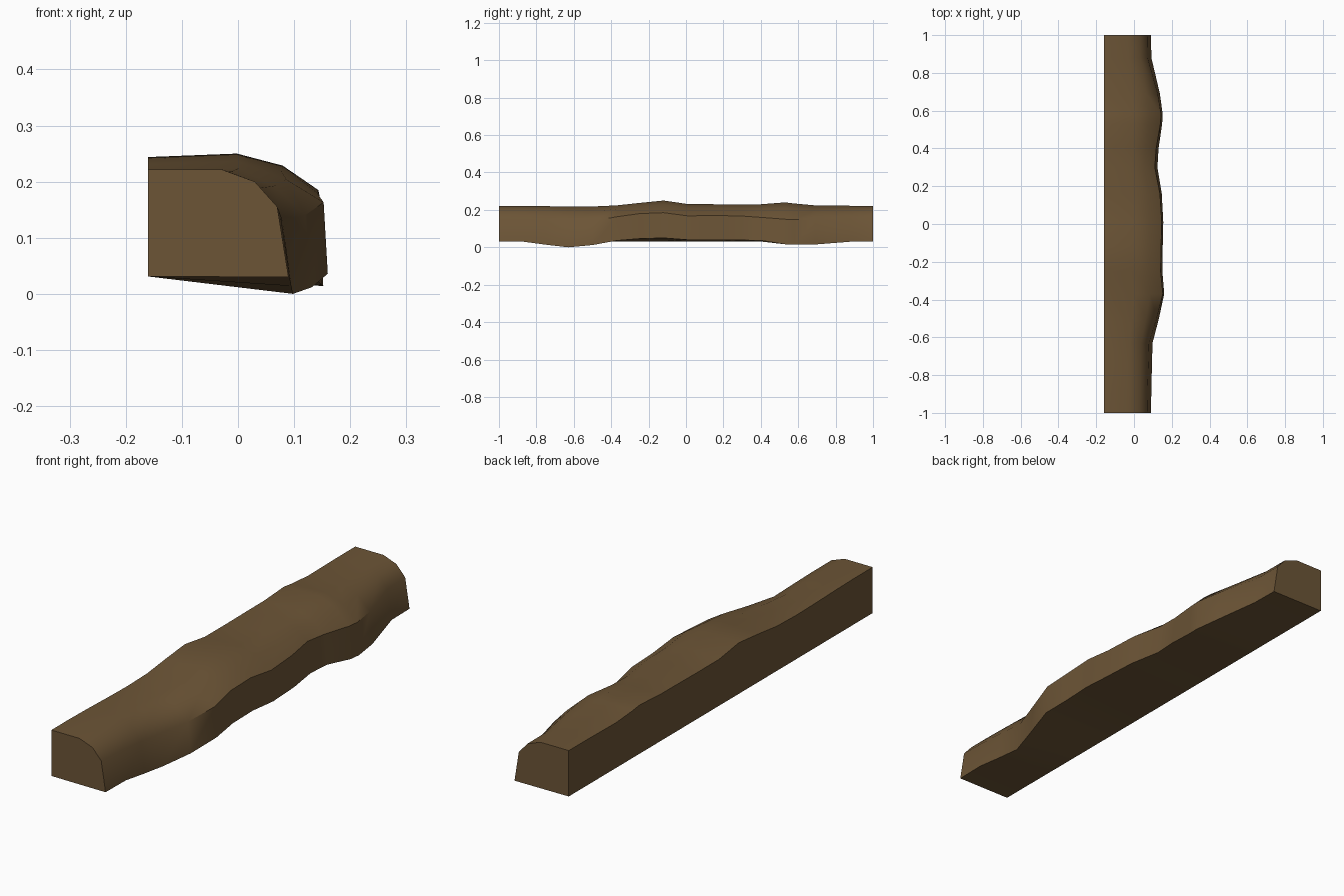
import bpy, bmesh, math

# Worn kerb / log edge: y, right reach, top height, edge height, right underside height
stations = [
    (-1.00, 0.090, 0.222, 0.155, 0.030),
    (-0.87, 0.092, 0.222, 0.150, 0.030),
    (-0.75, 0.095, 0.220, 0.140, 0.014),
    (-0.63, 0.098, 0.217, 0.130, 0.000),
    (-0.50, 0.132, 0.218, 0.140, 0.012),
    (-0.37, 0.160, 0.224, 0.163, 0.036),
    (-0.25, 0.150, 0.237, 0.180, 0.046),
    (-0.12, 0.152, 0.250, 0.185, 0.050),
    (0.01, 0.155, 0.231, 0.168, 0.040),
    (0.16, 0.147, 0.230, 0.170, 0.040),
    (0.30, 0.124, 0.229, 0.167, 0.038),
    (0.40, 0.130, 0.230, 0.160, 0.037),
    (0.53, 0.149, 0.240, 0.150, 0.016),
    (0.58, 0.152, 0.234, 0.148, 0.014),
    (0.69, 0.137, 0.224, 0.147, 0.015),
    (0.88, 0.092, 0.222, 0.154, 0.030),
    (1.00, 0.090, 0.222, 0.155, 0.030),
]


def section(y, reach, top, edge, low):
    d = reach - 0.09
    inset = 0.02 - 0.18 * d
    return [
        (-0.16, y, 0.031),
        (reach, y, low),
        (reach - inset, y, edge),
        (0.03 + d * 0.8, y, edge + (top - edge) * 0.67),
        (-0.03 + d * 0.45, y, top),
        (-0.16, y, top - 0.1 * d),
    ]


# Skin the sections and cap both ends
bm = bmesh.new()
rings = [[bm.verts.new(p) for p in section(*s)] for s in stations]
for a, b in zip(rings, rings[1:]):
    for i in range(6):
        j = (i + 1) % 6
        bm.faces.new((a[i], a[j], b[j], b[i]))
bm.faces.new(rings[0])
bm.faces.new(rings[-1])
bmesh.ops.recalc_face_normals(bm, faces=bm.faces)
mesh = bpy.data.meshes.new("worn_beam")
bm.to_mesh(mesh)
bm.free()
beam = bpy.data.objects.new("worn_beam", mesh)
bpy.context.collection.objects.link(beam)

# Brown earth colour
mat = bpy.data.materials.new("brown")
mat.diffuse_color = (0.15, 0.09, 0.037, 1)
mesh.materials.append(mat)

# Soft top, crisp edges
bpy.context.view_layer.objects.active = beam
beam.select_set(True)
bpy.ops.object.shade_smooth_by_angle(angle=math.radians(40))
